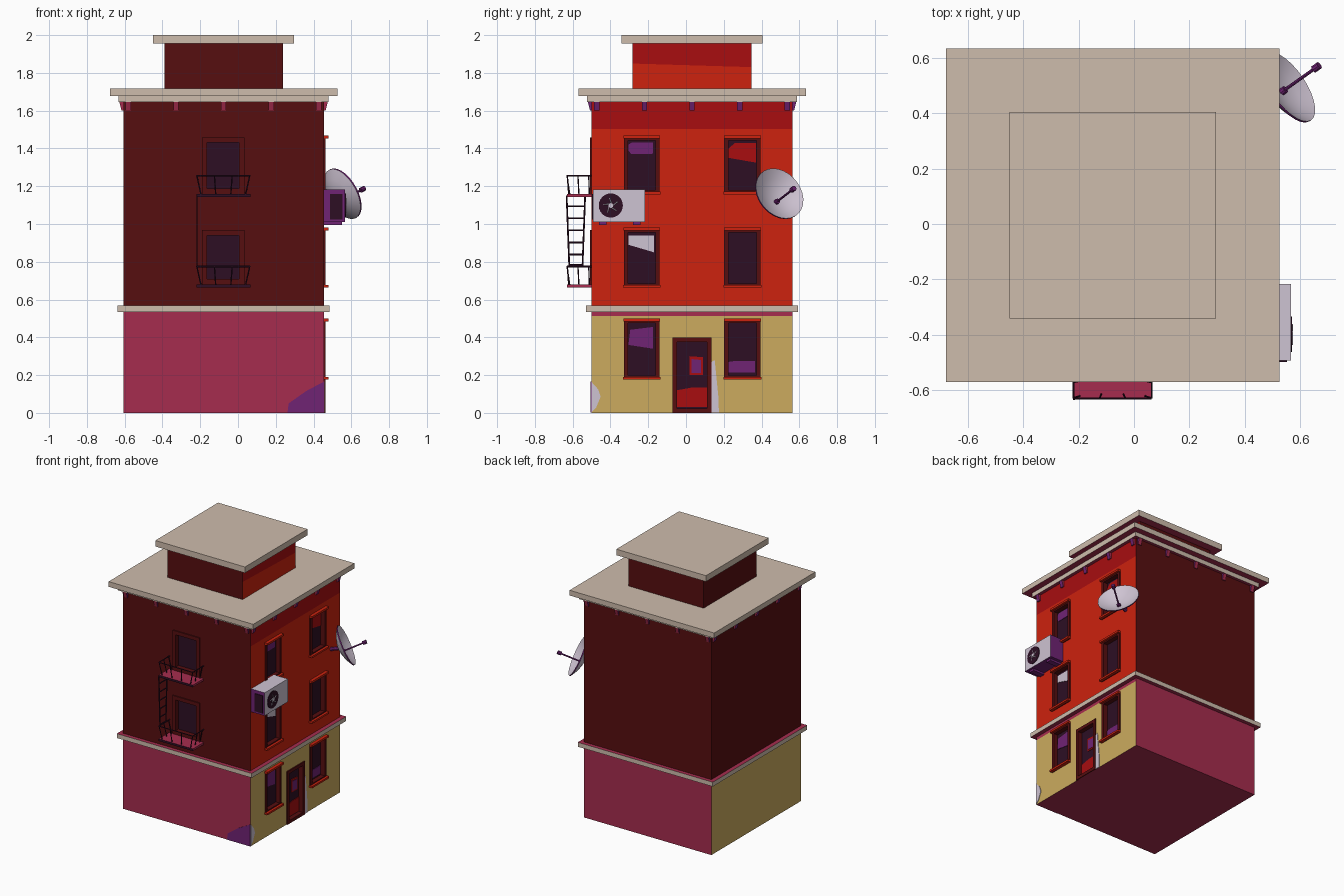
import bpy, bmesh, math
from mathutils import Vector, Matrix

if "Cube" in bpy.data.objects:
    bpy.data.objects.remove(bpy.data.objects["Cube"])

def mat(name, r, g, b):
    m = bpy.data.materials.new(name)
    lin = lambda c: (c / 255 / 12.92) if c < 11 else ((c / 255 + 0.055) / 1.055) ** 2.4
    m.diffuse_color = (lin(r), lin(g), lin(b), 1)
    m.use_nodes = True
    m.node_tree.nodes["Principled BSDF"].inputs["Base Color"].default_value = m.diffuse_color
    return m

TAN, MAROON = mat("tan stone", 206, 188, 172), mat("maroon", 86, 14, 16)
RED, DARKRED = mat("bright red", 205, 34, 14), mat("deep red", 168, 13, 16)
CRIMSON, YELLOW = mat("crimson", 166, 44, 78), mat("ochre yellow", 204, 171, 94)
PURPLE, LILAC = mat("purple", 112, 35, 116), mat("pale lilac", 206, 195, 210)
DARK = mat("dark plum", 45, 15, 36)

X0, X1, Y0, Y1 = -0.607, 0.454, -0.501, 0.565    # wall planes
CX, CY = (X0 + X1) / 2, (Y0 + Y1) / 2

def finish(name, bm, mats, rule=None):
    """Turn a bmesh into an object; rule(face) picks the material index."""
    bmesh.ops.recalc_face_normals(bm, faces=bm.faces)
    bm.normal_update()
    if rule:
        for f in bm.faces:
            f.material_index = rule(f)
    me = bpy.data.meshes.new(name)
    bm.to_mesh(me)
    bm.free()
    for m in mats:
        me.materials.append(m)
    ob = bpy.data.objects.new(name, me)
    bpy.context.collection.objects.link(ob)
    return ob

def add_box(bm, lo, hi):
    lo, hi = Vector(lo), Vector(hi)
    bmesh.ops.create_cube(bm, size=1, matrix=Matrix.Translation((lo + hi) / 2) @ Matrix.Diagonal((*(hi - lo), 1)))

def box(name, lo, hi, mats, rule=None, cuts=()):
    bm = bmesh.new()
    add_box(bm, lo, hi)
    for co, no in cuts:
        bmesh.ops.bisect_plane(bm, geom=bm.verts[:] + bm.edges[:] + bm.faces[:], plane_co=co, plane_no=no)
    return finish(name, bm, mats, rule)

def at(side, u, z, d):
    """Point on the right (+x) or front (-y) wall, d = distance out of it."""
    return Vector((X1 + d, u, z)) if side == 'R' else Vector((u, Y0 - d, z))

def corners(side, u0, u1, z0, z1, d0, d1):
    a, b = at(side, u0, z0, d0), at(side, u1, z1, d1)
    return [min(p) for p in zip(a, b)], [max(p) for p in zip(a, b)]

def wall_box(name, side, u0, u1, z0, z1, d0, d1, m):
    return box(name, *corners(side, u0, u1, z0, z1, d0, d1), [m])

def patch(name, side, pts, d, m):
    """Thin painted plate with outline pts = (u, z)."""
    bm = bmesh.new()
    f = bm.faces.new([bm.verts.new(at(side, u, z, d)) for u, z in pts])
    ext = bmesh.ops.extrude_face_region(bm, geom=[f])
    off = at(side, 0, 0, 0.004) - at(side, 0, 0, 0)
    bmesh.ops.translate(bm, vec=off, verts=[v for v in ext["geom"] if isinstance(v, bmesh.types.BMVert)])
    return finish(name, bm, [m])

def add_rod(bm, a, b, r, n=6):
    a, b = Vector(a), Vector(b)
    q = (b - a).to_track_quat('Z', 'Y').to_matrix().to_4x4()
    bmesh.ops.create_cone(bm, cap_ends=True, segments=n, radius1=r, radius2=r, depth=(b - a).length,
                          matrix=Matrix.Translation((a + b) / 2) @ q)

def rods(name, segs, r, m, n=6):
    bm = bmesh.new()
    for a, b in segs:
        add_rod(bm, a, b, r, n)
    return finish(name, bm, [m])

# Wall blocks
lower = box("ground_floor", (X0, Y0, 0), (X1, Y1, 0.54), [YELLOW, CRIMSON],
            lambda f: 0 if abs(f.normal.x) > .9 and not (f.normal.x > 0 and f.calc_center_median().z > .51) else 1,
            [((0, 0, .512), (0, 0, 1))])
upper = box("upper_floors", (X0, Y0, 0.56), (X1, Y1, 1.65), [MAROON, RED, DARKRED],
            lambda f: 0 if f.normal.x < .9 else (2 if f.calc_center_median().z > 1.5 else 1),
            [((0, 0, 1.504), (0, 0, 1))])
box("roof_room", (-.39, -.284, 1.71), (.237, .347, 1.96), [MAROON, RED, DARKRED],
    lambda f: 0 if f.normal.x < .9 else (2 if f.calc_center_median().z > 1.84 else 1),
    [((0, CY, 1.84), (0, .03, 1))])

# Stone ledges and slabs, crimson underneath
def slab(name, h, z0, z1, top=0):
    box(name, (CX - h, CY - h, z0), (CX + h, CY + h, z1), [TAN, CRIMSON],
        lambda f: 1 if f.normal.z < -.9 else (top if f.normal.z > .9 else 0))
slab("middle_ledge", .562, .535, .568, 1)
slab("cornice_step", .555, 1.645, 1.68)
slab("roof_slab", .602, 1.678, 1.717)
slab("roof_room_cap", .373, 1.955, 2.0)

# Cornice brackets on all four sides (wedges)
bm = bmesh.new()
for k in range(4):
    for i in range(-2, 3):
        new = [bm.verts.new((i * .252 + w, -h, z)) for w in (-.014, .014)
               for h, z in ((.525, 1.60), (.54, 1.60), (.552, 1.647), (.525, 1.647))]
        a, b = new[:4], new[4:]
        bm.faces.new(a)
        bm.faces.new(b[::-1])
        for j in range(4):
            bm.faces.new((a[j], b[j], b[(j + 1) % 4], a[(j + 1) % 4]))
    bmesh.ops.rotate(bm, verts=bm.verts, cent=(0, 0, 0), matrix=Matrix.Rotation(math.pi / 2, 3, 'Z'))
bmesh.ops.translate(bm, verts=bm.verts, vec=(CX, CY, 0))
finish("cornice_brackets", bm, [CRIMSON, PURPLE], lambda f: 1 if abs(f.normal.x) > .5 else 0)

# Recessed windows and door: cut holes, add surround and glass
holes = {lower: bmesh.new(), upper: bmesh.new()}
def opening(name, wall, side, u0, u1, z0, z1, w, trims=True, bottom=True):
    add_box(holes[wall], *corners(side, u0 + w, u1 - w, z0 + w, z1 - w, -.03, .05))
    wall_box(name + "_glass", side, u0 + w, u1 - w, z0 + w, z1 - w, -.032, -.026, DARK)
    bm = bmesh.new()
    for a in ((u0, u0 + w, z0, z1), (u1 - w, u1, z0, z1), (u0 + w, u1 - w, z1 - w, z1), (u0 + w, u1 - w, z0, z0 + w)):
        add_box(bm, *corners(side, *a, -.004, .008))
    finish(name + "_surround", bm, [MAROON])
    if trims:
        wall_box(name + "_lintel", side, u0 - .002, u1 + .002, z1 - .012, z1 + .003, 0, .024, RED)
        wall_box(name + "_sill", side, u0 - .004, u1 + .004, z0, z0 + .014, 0, .026, RED)

for j, (z0, z1) in enumerate(((.177, .497), (.663, .978), (1.157, 1.465))):
    for i, (u0, u1) in enumerate(((-.329, -.14), (.202, .395))):
        opening(f"side_window_{j}_{i}", upper if j else lower, 'R', u0, u1, z0, z1, .022)
for z0, z1 in ((.68, .968), (1.16, 1.459)):
    opening("balcony_window", upper, 'F', -.191, .034, z0, z1, .028, trims=False)
opening("door", lower, 'R', -.072, .135, .0, .40, .024, trims=False)

for wall, bm in holes.items():
    cut = finish("cutter", bm, [MAROON])
    cut.hide_render = True
    mod = wall.modifiers.new("holes", 'BOOLEAN')
    mod.object, mod.operation, mod.solver, mod.material_mode = cut, 'DIFFERENCE', 'EXACT', 'TRANSFER'
    bpy.context.view_layer.objects.active = wall
    bpy.ops.object.modifier_apply(modifier=mod.name)
    bpy.data.objects.remove(cut)

# Curtains and reflections on the glass
G = -.0255
patch("curtain", 'R', [(-.305, 1.39), (-.305, 1.42), (-.285, 1.432), (-.175, 1.432), (-.175, 1.372), (-.29, 1.37)], G, PURPLE)
patch("curtain", 'R', [(-.305, .89), (-.305, .94), (-.17, .94), (-.17, .85), (-.22, .865)], G, LILAC)
patch("curtain", 'R', [(-.305, .36), (-.295, .44), (-.175, .455), (-.175, .34)], G, PURPLE)
patch("curtain", 'R', [(.226, 1.35), (.226, 1.40), (.26, 1.43), (.37, 1.43), (.37, 1.325)], G, DARKRED)
patch("curtain", 'R', [(.226, .215), (.226, .27), (.26, .275), (.365, .275), (.365, .215)], G, PURPLE)
patch("door_panel", 'R', [(-.047, .03), (-.047, .12), (.035, .135), (.11, .135), (.11, .03)], G, DARKRED)
patch("door_pane_edge", 'R', [(.018, .20), (.018, .30), (.09, .295), (.09, .20)], G, DARKRED)
patch("door_pane", 'R', [(.028, .21), (.028, .285), (.08, .28), (.08, .21)], G + .003, PURPLE)

# Peeling paint patches on the ground floor
patch("corner_stain", 'F', [(.262, .001), (.268, .05), (.36, .115), (X1, .165), (X1, .001)], 0, PURPLE)
patch("corner_chip", 'R', [(Y0, .001), (Y0, .165), (-.465, .125), (-.452, .085), (-.475, .03)], 0, LILAC)
patch("door_chip", 'R', [(.136, .001), (.136, .27), (.152, .28), (.172, .08), (.174, .001)], 0, LILAC)

# Air conditioner
box("ac_unit", (X1 - .002, -.493, 1.01), (.567, -.217, 1.183), [LILAC, PURPLE],
    lambda f: 1 if abs(f.normal.y) > .9 or f.normal.z < -.9 else 0)
for y in (-.44, -.26):
    box("ac_bracket", (X1, y - .02, .995), (.55, y + .02, 1.012), [PURPLE])
box("ac_side_grille", (.487, -.498, 1.025), (.553, -.492, 1.158), [DARK])
c = Vector((.566, -.398, 1.098))
rods("ac_fan_opening", [(c, c + Vector((.005, 0, 0)))], .064, DARK, 24)
rods("ac_fan_hub", [(c, c + Vector((.009, 0, 0)))], .013, LILAC, 12)
blade = lambda t, r: c + Vector((.006, r * math.cos(t), r * math.sin(t)))
rods("ac_fan_blades", [(blade(i * math.tau / 5, .012), blade(i * math.tau / 5 + .5, .04)) for i in range(5)], .003, LILAC)

# Satellite dish: turned bowl aimed along n
n = Vector((.75, .51, .42)).normalized()
rim = Vector((.558, .496, 1.162))
prof = [(0, 0), (.05, .006), (.1, .023), (.146, .05), (.146, .042), (.1, .014), (.05, -.004), (0, -.01)]
bm = bmesh.new()
vs = [bm.verts.new((r, 0, h)) for r, h in prof]
es = [bm.edges.new(p) for p in zip(vs, vs[1:])]
bmesh.ops.spin(bm, geom=vs + es, cent=(0, 0, 0), axis=(0, 0, 1), angle=math.tau, steps=28)
bmesh.ops.remove_doubles(bm, verts=bm.verts, dist=.0005)
dish = finish("satellite_dish", bm, [LILAC, PURPLE], lambda f: 1 if f.calc_center_median().xy.length > .14 else 0)
dish.matrix_world = Matrix.Translation(rim - n * .05) @ n.to_track_quat('Z', 'Y').to_matrix().to_4x4()
bpy.context.view_layer.objects.active = dish
dish.select_set(True)
bpy.ops.object.shade_smooth_by_angle(angle=math.radians(40))
base, tip = Vector((.538, .48, 1.117)), Vector((.658, .565, 1.183))
d = (tip - base).normalized()
rods("dish_arm", [(base, tip)], .006, PURPLE, 8)
rods("dish_receiver", [(tip - d * .012, tip + d * .015), (base - d * .012, base + d * .012)], .014, PURPLE, 10)
rods("dish_wall_mount", [((X1, .455, 1.12), rim - n * .056)], .014, PURPLE, 8)

# Fire-escape balconies with flared railings, and a ladder between
xm, YF = -.078, -.634
for z in (.663, 1.143):
    box("balcony_floor", (-.22, -.63, z), (.065, Y0, z + .016), [CRIMSON, DARK], lambda f: 1 if f.normal.y < -.9 else 0)
    zt, zb = z + .112, z + .014
    top = [(-.218, Y0, zt), (-.218, YF + .004, zt), (.064, YF + .004, zt), (.064, Y0, zt)]
    rods("balcony_handrail", list(zip(top, top[1:])), .004, DARK)
    posts = [((xm + s * .118, y * .97 - .012, zb), (xm + s * .14, y, zt)) for s in (-1, 1) for y in (-.515, -.572, -.628)]
    posts += [((xm + k * .04, -.615, zb), (xm + k * .047, -.63, zt)) for k in (-1, 1)]
    rods("balcony_posts", posts, .0035, DARK)
rail = lambda s, t: (-.217, -.583 + s * (.049 - .014 * t), 1.15 - .375 * t)
rods("ladder", [(rail(s, 0), rail(s, 1)) for s in (-1, 1)] +
     [(rail(-1, t), rail(1, t)) for t in (.15, .32, .49, .66, .83, .98)], .0045, DARK)
